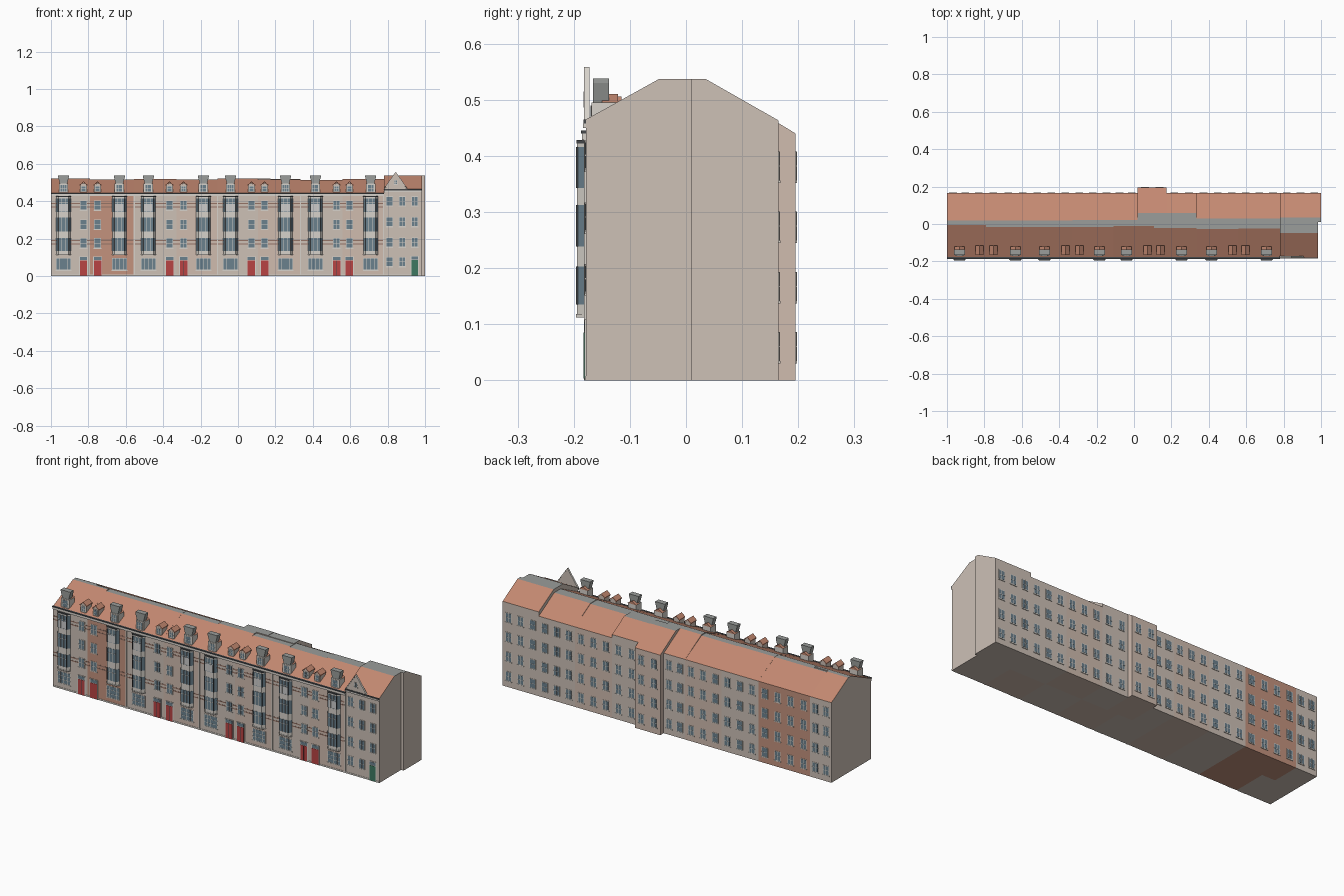
import bpy, bmesh
from mathutils import Vector

if "Cube" in bpy.data.objects:
    bpy.data.objects.remove(bpy.data.objects["Cube"])

COL = {
    "wall": (.80, .75, .71), "wall_b": (.81, .73, .68), "salmon": (.76, .57, .49), "tile": (.76, .53, .44),
    "flat": (.60, .61, .60), "stone": (.84, .82, .79), "glass": (.42, .50, .55),
    "red": (.72, .27, .27), "green": (.25, .47, .38), "brick": (.58, .45, .40),
    "dark": (.28, .29, .30), "panel": (.85, .86, .86),
}
MATS, PARTS = {}, {}


def mat(key):
    if key not in MATS:
        m = bpy.data.materials.new(key)
        m.diffuse_color = tuple(c ** 2.2 for c in COL[key]) + (1,)
        m.use_nodes = True
        m.node_tree.nodes["Principled BSDF"].inputs["Base Color"].default_value = m.diffuse_color
        MATS[key] = m
    return MATS[key]


def loft(part, color, a, b):
    """Solid between two matching rings of points."""
    bm = PARTS.setdefault(part, (bmesh.new(), color))[0]
    va, vb = [bm.verts.new(p) for p in a], [bm.verts.new(p) for p in b]
    n = len(a)
    bm.faces.new(va[::-1])
    bm.faces.new(vb)
    for i in range(n):
        j = (i + 1) % n
        bm.faces.new((va[i], va[j], vb[j], vb[i]))


def box(part, color, x0, x1, y0, y1, z0, z1):
    ring = [(x0, y0), (x1, y0), (x1, y1), (x0, y1)]
    loft(part, color, [(*p, z0) for p in ring], [(*p, z1) for p in ring])


def plan_prism(part, color, plan, z0, z1):
    loft(part, color, [(*p, z0) for p in plan], [(*p, z1) for p in plan])


def side_prism(part, color, prof, x0, x1):
    loft(part, color, [(x0, *p) for p in prof], [(x1, *p) for p in prof])


def front_prism(part, color, prof, y0, y1):
    loft(part, color, [(x, y0, z) for x, z in prof], [(x, y1, z) for x, z in prof])


def window(part, x, w, z0, z1, y, s=-1, cols=2, rows=2, glass="glass"):
    """Frame, pane and glazing bars; s is the outward y direction."""
    def slab(suffix, color, xa, xb, d, za, zb):
        ya, yb = sorted((y - s * .002, y + s * d))
        box(part + suffix, color, xa, xb, ya, yb, za, zb)
    h = w / 2
    slab("_frames", "stone", x - h, x + h, .0015, z0, z1)
    slab("_sills", "stone", x - h - .002, x + h + .002, .003, z0 - .004, z0)
    slab("_panes", glass, x - h + .003, x + h - .003, .002, z0 + .003, z1 - .003)
    for i in range(1, cols):
        cx = x - h + w * i / cols
        slab("_frames", "stone", cx - .001, cx + .001, .0026, z0, z1)
    for i in range(1, rows):
        cz = z0 + (z1 - z0) * i / rows
        slab("_frames", "stone", x - h, x + h, .0026, cz - .001, cz + .001)


YF, YM, YB = -.178, .01, .165

# Front halves of the terraced houses: x0, x1, ridge edge y, ridge z, eave z, wall
fronts = [(-1, -.79, -.005, .522, .443, "wall"), (-.79, -.555, -.015, .517, .443, "salmon"),
          (-.555, -.33, -.015, .518, .443, "wall"), (-.33, -.11, -.015, .517, .443, "wall_b"),
          (-.11, .107, -.012, .522, .443, "wall"), (.107, .334, -.022, .517, .443, "wall_b"),
          (.334, .56, -.028, .515, .443, "wall"), (.56, .78, -.025, .518, .443, "wall_b"),
          (.78, .985, -.048, .537, .465, "wall")]
for i, (x0, x1, y1, zr, ze, c) in enumerate(fronts):
    side_prism(f"house_front_{i}", c, [(YF, 0), (YM, 0), (YM, zr), (y1, zr), (YF, ze)], x0, x1)

# Back halves: x0, x1, ridge edge y, ridge z, back wall y, eave z, wall
backs = [(-1, -.87, .02, .522, YB, .44, "wall"), (-.87, -.555, .02, .517, YB, .44, "salmon"),
         (-.555, -.33, .02, .518, YB, .44, "wall"), (-.33, -.11, .022, .517, YB, .44, "wall_b"),
         (-.11, .02, .022, .522, YB, .44, "wall"), (.02, .175, .06, .522, .195, .44, "wall_b"),
         (.175, .334, .06, .52, YB, .458, "wall"), (.334, .56, .03, .515, YB, .44, "wall_b"),
         (.56, .78, .03, .518, YB, .44, "wall"), (.78, 1, .035, .537, YB, .463, "wall")]
ROWS = [.06, .167, .275, .382]
for i, (x0, x1, y2, zr, yb, ze, c) in enumerate(backs):
    side_prism(f"house_back_{i}", c, [(YM, 0), (yb, 0), (yb, ze), (y2, zr), (YM, zr)], x0, x1)
    n = round((x1 - x0) / .074)
    for k in range(n):
        for z in ROWS:
            window("back_window", x0 + (x1 - x0) * (k + .5) / n, .037, z - .026, z + .026, yb, 1)

# Cornice, gutter, base and brick bands along the front
box("front_cornice", "stone", -1, .78, -.185, -.176, .428, .44)
box("front_gutter", "dark", -1, .78, -.187, -.176, .44, .445)
box("end_cornice", "stone", .78, .985, -.184, -.176, .45, .458)
box("end_gutter", "dark", .78, .985, -.183, -.176, .458, .465)
box("front_plinth", "stone", -1, .985, -.1795, -.176, 0, .008)
for z in (.172, .19, .37, .388):
    box("brick_bands", "brick", -1, .78, -.1788, -.176, z - .003, z + .003)
for x in (-.555, -.11, .334, .778):
    box("downpipes", "stone", x - .003, x + .003, -.182, -.176, 0, .43)

# Canted bays with a ground floor window and a flared dormer above each
def bay_plan(x, g=0):
    return [(x - .039 - g, -.177), (x - .026 - g, -.194 - g), (x + .026 + g, -.194 - g), (x + .039 + g, -.177)]


for x in (-.933, -.634, -.479, -.185, -.04, .254, .414, .709):
    plan_prism("bay_windows", "stone", bay_plan(x), .115, .425)
    plan_prism("bay_ledges", "stone", bay_plan(x, .002), .112, .118)
    plan_prism("bay_roofs", "dark", bay_plan(x, .0015), .422, .428)
    for z0, z1 in ((.135, .203), (.238, .312), (.343, .416)):
        plan_prism("bay_glass", "glass", bay_plan(x, .0007), z0, z1)
        for s in (-1, 1):
            box("bay_posts", "dark", x + s * .0265 - .0018, x + s * .0265 + .0018, -.196, -.192, z0, z1)
        for k in (-1, 1):
            box("bay_bars", "stone", x + k * .009 - .001, x + k * .009 + .001, -.1958, -.192, z0, z1)
        zc = z0 + (z1 - z0) * .66
        box("bay_bars", "stone", x - .025, x + .025, -.1958, -.192, zc - .001, zc + .001)
    box("bay_blinds", "panel", x - .023, x + .023, -.1954, -.192, .345, .385)
    window("ground_window", x, .08, .032, .097, YF, cols=4, rows=3)
    # Large dormer
    box("dormer_bodies", "stone", x - .025, x + .025, -.168, -.122, .442, .495)
    window("dormer_window", x, .036, .45, .49, -.168, cols=3, rows=2)
    front_prism("dormer_tiles", "tile", [(x - .026, .495), (x + .026, .495), (x, .51)], -.15, -.121)
    front_prism("dormer_caps", "flat", [(x - .019, .493), (x + .019, .493), (x + .029, .53),
                                        (x + .029, .538), (x - .029, .538), (x - .029, .53)], -.166, -.137)

# Door pairs, stair windows and small gabled dormers
for x in (-.826, -.751, -.366, -.291, .072, .142, .527, .596):
    box("door_frames", "stone", x - .024, x + .024, -.181, -.176, 0, .106)
    box("front_doors", "red", x - .02, x + .02, -.1825, -.176, .003, .084)
    box("door_seams", "dark", x - .001, x + .001, -.183, -.176, .003, .084)
    box("door_transoms", "glass", x - .02, x + .02, -.182, -.176, .087, .103)
    for z0 in (.15, .25, .352):
        window("front_window", x, .038, z0, z0 + .053, YF)
    front_prism("small_dormers", "wall", [(x - .018, .442), (x + .018, .442), (x + .018, .485),
                                          (x, .499), (x - .018, .485)], -.163, -.118)
    window("small_dormer_window", x, .026, .452, .483, -.163)
    for s in (-1, 1):
        front_prism("small_dormer_roofs", "tile", [(x, .5), (x + s * .021, .483), (x + s * .021, .488), (x, .506)],
                    -.166, -.115)

# End house windows, green door and pediment
for x in (.81, .878, .945):
    for z0 in (.05, .155, .265, .375):
        if not (x > .94 and z0 < .1):
            window("end_window", x, .036, z0, z0 + .052, YF)
box("end_door_frame", "stone", .922, .968, -.181, -.176, 0, .108)
box("end_door", "green", .927, .963, -.1825, -.176, .003, .085)
box("end_door_transom", "glass", .927, .963, -.182, -.176, .088, .104)
front_prism("pediment", "wall", [(.782, .463), (.904, .463), (.843, .553)], -.18, -.173)
for s in (-1, 1):
    front_prism("pediment_coping", "stone", [(.843, .552), (.843 + s * .062, .462), (.843 + s * .065, .465),
                                             (.843, .558)], -.182, -.172)
window("pediment_window", .843, .02, .49, .515, -.18)

# Turn every collected part into an object; houses get tile and flat roof by slope
for name, (bm, color) in PARTS.items():
    bmesh.ops.recalc_face_normals(bm, faces=bm.faces[:])
    me = bpy.data.meshes.new(name)
    me.materials.append(mat(color))
    if name.startswith("house"):
        me.materials.append(mat("tile"))
        me.materials.append(mat("flat"))
        for f in bm.faces:
            f.material_index = 2 if f.normal.z > .98 else 1 if f.normal.z > .3 else 0
    bm.to_mesh(me)
    bm.free()
    bpy.context.scene.collection.objects.link(bpy.data.objects.new(name, me))
